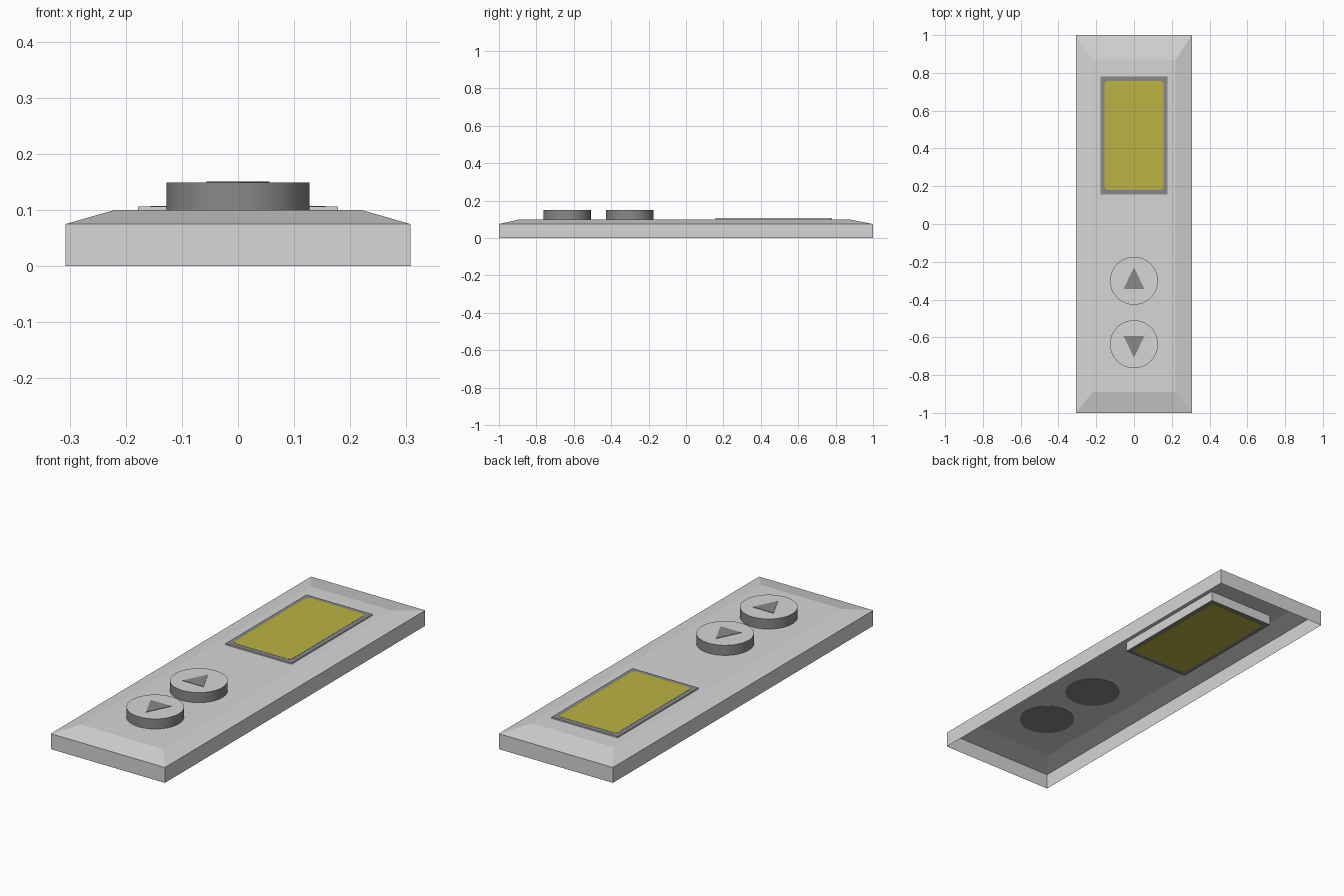
import bpy, bmesh, math
from mathutils import Vector

if "Cube" in bpy.data.objects:
    bpy.data.objects.remove(bpy.data.objects["Cube"])


def material(name, rgb):
    m = bpy.data.materials.new(name)
    m.diffuse_color = (*rgb, 1)
    m.use_nodes = True
    m.node_tree.nodes["Principled BSDF"].inputs["Base Color"].default_value = m.diffuse_color
    return m


LIGHT = material("light grey", (0.67, 0.67, 0.67))
DARK = material("dark grey", (0.25, 0.25, 0.25))
YELLOW = material("display yellow", (0.5, 0.45, 0.06))


def finish(name, bm, mats, rule=None):
    """Turn a bmesh into an object; rule(face) picks the material slot."""
    bm.normal_update()
    if rule:
        for f in bm.faces:
            f.material_index = rule(f)
    me = bpy.data.meshes.new(name)
    bm.to_mesh(me)
    bm.free()
    for m in mats:
        me.materials.append(m)
    ob = bpy.data.objects.new(name, me)
    bpy.context.collection.objects.link(ob)
    return ob


def rect(x, y0, y1):
    return [(-x, y0), (x, y0), (x, y1), (-x, y1)]


def loft(layers, top=True, bottom=True):
    """Skin a stack of (outline, z) layers, listed from low to high."""
    bm = bmesh.new()
    rings = [[bm.verts.new((x, y, z)) for x, y in pts] for pts, z in layers]
    n = len(rings[0])
    for a, b in zip(rings, rings[1:]):
        for i in range(n):
            j = (i + 1) % n
            bm.faces.new((a[i], a[j], b[j], b[i]))
    if top:
        bm.faces.new(rings[-1])
    if bottom:
        bm.faces.new(rings[0][::-1])
    return bm


def rounded_rect(x, y0, y1, r, steps=4):
    pts = []
    corners = [(x - r, y1 - r), (-x + r, y1 - r), (-x + r, y0 + r), (x - r, y0 + r)]
    for k, (cx, cy) in enumerate(corners):
        for s in range(steps + 1):
            a = math.pi / 2 * (k + s / steps)
            pts.append((cx + r * math.cos(a), cy + r * math.sin(a)))
    return pts


# Casing: a thin shell with sloped upper edges, open underneath
finish("casing", loft([(rect(0.307, -1, 1), 0),
                       (rect(0.307, -1, 1), 0.075),
                       (rect(0.22, -0.89, 0.87), 0.1)], bottom=False), [LIGHT])

# Display block: light sides, dark front and back
finish("display_frame", loft([(rect(0.178, 0.157, 0.78), 0.052),
                              (rect(0.178, 0.157, 0.78), 0.106)]),
       [LIGHT, DARK], lambda f: int(abs(f.normal.z) > 0.5))

# Yellow display plates on the front and back of the block
screen = rounded_rect(0.156, 0.18, 0.757, 0.018)
for name, z in (("display_front", 0.1055), ("display_back", 0.051)):
    finish(name, loft([(screen, z), (screen, z + 0.0015)]), [YELLOW])

# Round buttons with raised arrow marks
for name, cy, sign in (("up", -0.301, 1), ("down", -0.636, -1)):
    circle = [(0.127 * math.cos(t * math.tau / 48), cy + 0.127 * math.sin(t * math.tau / 48))
              for t in range(48)]
    ob = finish(name + "_button", loft([(circle, 0.0985), (circle, 0.149)]),
                [DARK, LIGHT], lambda f: int(f.normal.z > 0.5))
    bpy.ops.object.select_all(action='DESELECT')
    ob.select_set(True)
    bpy.context.view_layer.objects.active = ob
    bpy.ops.object.shade_smooth_by_angle(angle=math.radians(30))

    tri = [(-0.056 * sign, cy - 0.044 * sign),
           (0.056 * sign, cy - 0.044 * sign),
           (0, cy + 0.071 * sign)]
    finish(name + "_arrow", loft([(tri, 0.1485), (tri, 0.151)]), [DARK])
